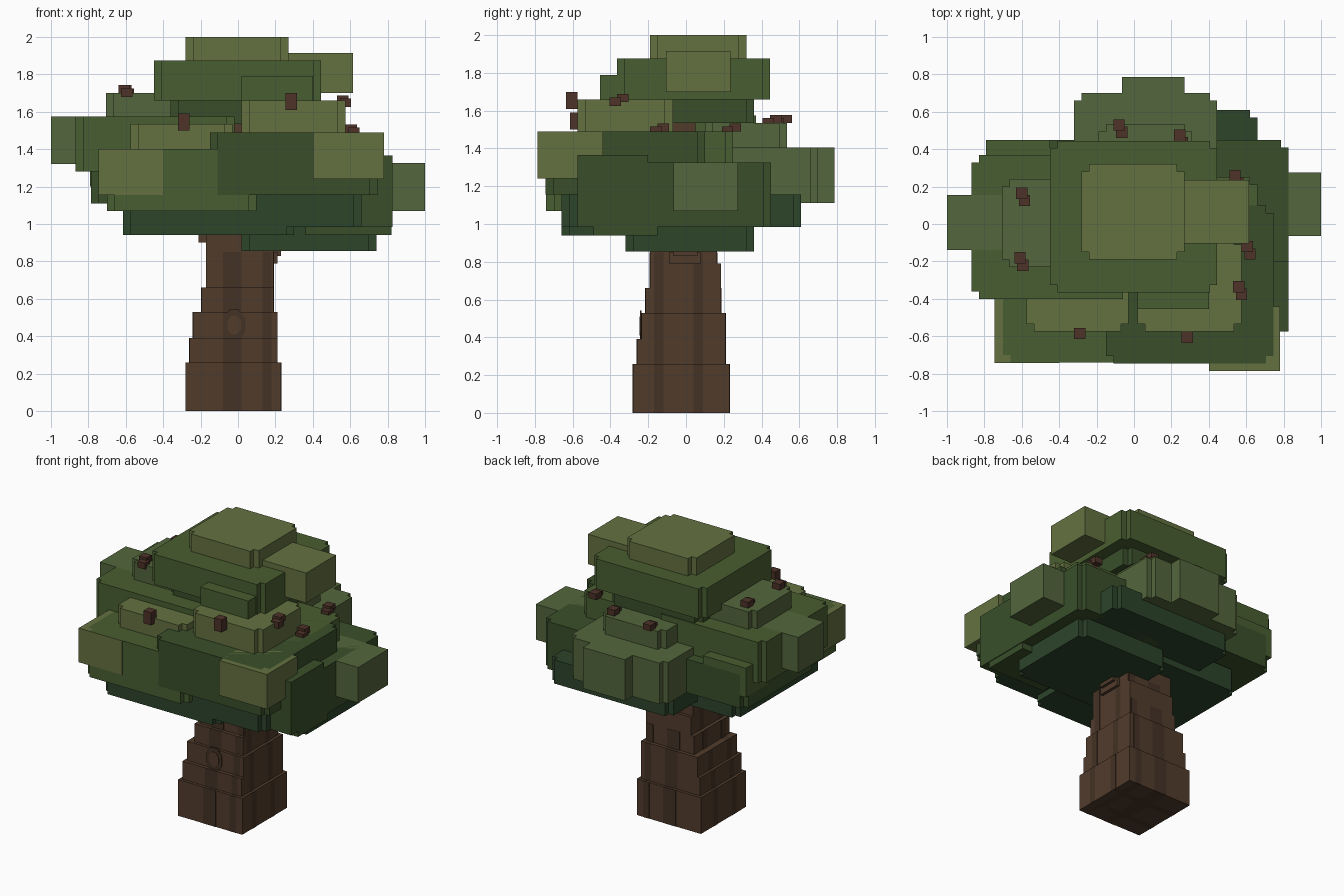
import bpy, bmesh, math

if "Cube" in bpy.data.objects:
    bpy.data.objects.remove(bpy.data.objects["Cube"])


def mat(name, r, g, b):
    m = bpy.data.materials.new(name)
    m.diffuse_color = [(c / 255) ** 2.2 for c in (r, g, b)] + [1]
    m.use_nodes = True
    m.node_tree.nodes["Principled BSDF"].inputs["Base Color"].default_value = m.diffuse_color
    return m


LIGHT = mat("leaf_light", 100, 112, 66)
SOFT = mat("leaf_soft", 84, 102, 62)
MID = mat("leaf_mid", 74, 94, 52)
DARK = mat("leaf_dark", 60, 80, 46)
DEEP = mat("leaf_deep", 48, 70, 46)
BARK = mat("bark", 82, 62, 47)
BARK_DARK = mat("bark_dark", 70, 53, 42)
TWIG = mat("twig", 78, 54, 45)


def prism(name, pts, z0, z1, material):
    bm = bmesh.new()
    f = bm.faces.new([bm.verts.new((x, y, z0)) for x, y in pts])
    up = bmesh.ops.extrude_face_region(bm, geom=[f])["geom"]
    bmesh.ops.translate(bm, vec=(0, 0, z1 - z0),
                        verts=[v for v in up if isinstance(v, bmesh.types.BMVert)])
    bmesh.ops.recalc_face_normals(bm, faces=bm.faces)
    me = bpy.data.meshes.new(name)
    bm.to_mesh(me)
    bm.free()
    me.materials.append(material)
    ob = bpy.data.objects.new(name, me)
    bpy.context.collection.objects.link(ob)
    return ob


def block(name, x, y, z, material, c=0.0):
    """Box; c > 0 cuts a square notch from each vertical corner."""
    (a, b), (d, e) = x, y
    if c:
        pts = [(a + c, d), (b - c, d), (b - c, d + c), (b, d + c), (b, e - c), (b - c, e - c),
               (b - c, e), (a + c, e), (a + c, e - c), (a, e - c), (a, d + c), (a + c, d + c)]
    else:
        pts = [(a, d), (b, d), (b, e), (a, e)]
    return prism(name, pts, z[0], z[1], material)


N = 0.04

# stepped trunk
block("trunk_base", (-.28, .23), (-.28, .23), (0, .26), BARK)
block("trunk_step_1", (-.26, .21), (-.26, .21), (.26, .39), BARK)
block("trunk_step_2", (-.24, .21), (-.235, .21), (.39, .53), BARK)
block("trunk_step_3", (-.195, .19), (-.215, .185), (.53, .66), BARK)
block("trunk_step_4", (-.17, .19), (-.19, .185), (.66, .79), BARK)
block("trunk_step_5", (-.17, .19), (-.19, .165), (.79, 1.0), BARK)
block("trunk_core", (-.1, .1), (-.14, .05), (1.0, 1.55), BARK)
block("branch_right", (.1, .21), (-.09, .08), (.79, .85), BARK)
block("branch_right_tip", (.15, .23), (-.07, .06), (.83, .9), BARK)
block("branch_left", (-.21, -.1), (-.1, .08), (.9, .96), BARK)

# bark stripes, a hair proud of each trunk step
for i, (x, y, z) in enumerate([
        ((-.28, .23), (-.28, .23), (0, .26)), ((-.26, .21), (-.26, .21), (.26, .39)),
        ((-.24, .21), (-.235, .21), (.39, .53)), ((-.195, .19), (-.215, .185), (.53, .66)),
        ((-.17, .19), (-.19, .165), (.66, .85))]):
    for j, (p, w) in enumerate([(-.08, .1), (.13, .05)]):
        block(f"bark_stripe_x_{i}_{j}", (p, p + w), (y[0] - .002, y[1] + .002), z, BARK_DARK)
        block(f"bark_stripe_y_{i}_{j}", (x[0] - .002, x[1] + .002), (p - .09, p - .04), z, BARK_DARK)

# knot on the trunk front
for name, rx, rz, d, m in [("knot_ring", .065, .09, .006, BARK_DARK), ("knot_centre", .04, .055, .009, BARK)]:
    pts = [(rx * math.cos(t), rz * math.sin(t)) for t in [math.pi / 8 + k * math.pi / 4 for k in range(8)]]
    k = prism(name, pts, 0, d, m)
    k.rotation_euler.x = math.pi / 2
    k.location = (-.02, -.2365, .46)

# bottom foliage
block("under_right", (.02, .74), (-.32, .36), (.855, .985), DEEP, N)
block("under_front_left", (-.615, .3), (-.66, .3), (.94, 1.1), DEEP, N)
block("under_wide", (-.3, .66), (-.66, .61), (.985, 1.155), DEEP, N)
block("under_side_right", (.36, .82), (-.49, -.15), (.94, 1.11), DARK)

# wide lower foliage
block("lower_left", (-.785, .1), (-.35, .45), (1.11, 1.35), DARK, N)
block("lower_front_left", (-.70, .1), (-.74, -.1), (1.07, 1.40), MID, N)
block("lower_front", (-.15, .745), (-.745, .1), (1.155, 1.49), DARK, N)
block("lower_right", (.1, .825), (-.3, .45), (.985, 1.325), DARK, N)
block("lower_right_front", (.2, .825), (-.575, -.2), (.985, 1.365), DARK)
block("lower_back", (-.32, .445), (.1, .70), (1.11, 1.405), SOFT, N)

# clumps sticking out of the lower foliage
block("clump_front_left", (-.745, -.40), (-.743, -.40), (1.155, 1.40), LIGHT)
block("clump_front_right", (.40, .78), (-.785, -.44), (1.24, 1.49), LIGHT)
block("clump_right", (.62, 1.0), (-.065, .275), (1.07, 1.325), SOFT)
block("clump_back", (-.065, .27), (.4, .785), (1.11, 1.405), SOFT)
block("clump_back_left", (-.79, -.45), (.2, .45), (1.2, 1.41), MID)
block("clump_left", (-1.0, -.7), (-.14, .155), (1.32, 1.575), SOFT)

# middle foliage
block("middle_left", (-.87, -.02), (-.40, .37), (1.28, 1.575), MID, N)
block("middle_right", (-.1, .66), (-.37, .25), (1.2, 1.49), MID, N)
block("middle_back", (-.19, .31), (.1, .535), (1.38, 1.535), SOFT, N)
block("middle_front_left", (-.575, -.03), (-.575, -.1), (1.35, 1.535), LIGHT, N)
block("middle_front_right", (.02, .575), (-.575, -.07), (1.49, 1.66), LIGHT, N)
block("upper_left", (-.705, -.2), (-.23, .24), (1.5, 1.70), SOFT, N)
block("upper_core", (-.36, .36), (-.28, .36), (1.535, 1.68), DARK, N)

# crown
block("crown_lower", (-.45, .445), (-.365, .445), (1.66, 1.875), MID, N)
block("crown_front_clump", (.02, .40), (-.455, -.3), (1.66, 1.79), MID)
block("crown_right_clump", (.27, .615), (-.105, .235), (1.70, 1.915), LIGHT)
block("crown_top", (-.28, .27), (-.19, .32), (1.87, 2.0), LIGHT, N)

# small twigs poking out of the leaves
for i, (x, y, z) in enumerate([
        (-.08, .53, 1.535), (.245, .475, 1.535), (.54, .26, 1.49),
        (.605, -.12, 1.49), (.56, -.335, 1.645), (.285, -.605, 1.61),
        (-.29, -.585, 1.50), (-.61, -.18, 1.70), (-.60, .165, 1.70)]):
    h = .09 if y < -.5 else .042
    s = 1 if y > -.5 else -1
    block(f"twig_{i}", (x - .03, x + .03), (y - .03, y + .03), (z, z + h), TWIG)
    block(f"twig_stem_{i}", (x - .015, x + .045), (y - .05 * s - .02, y - .05 * s + .04),
          (z - .02, z + .025), TWIG)
